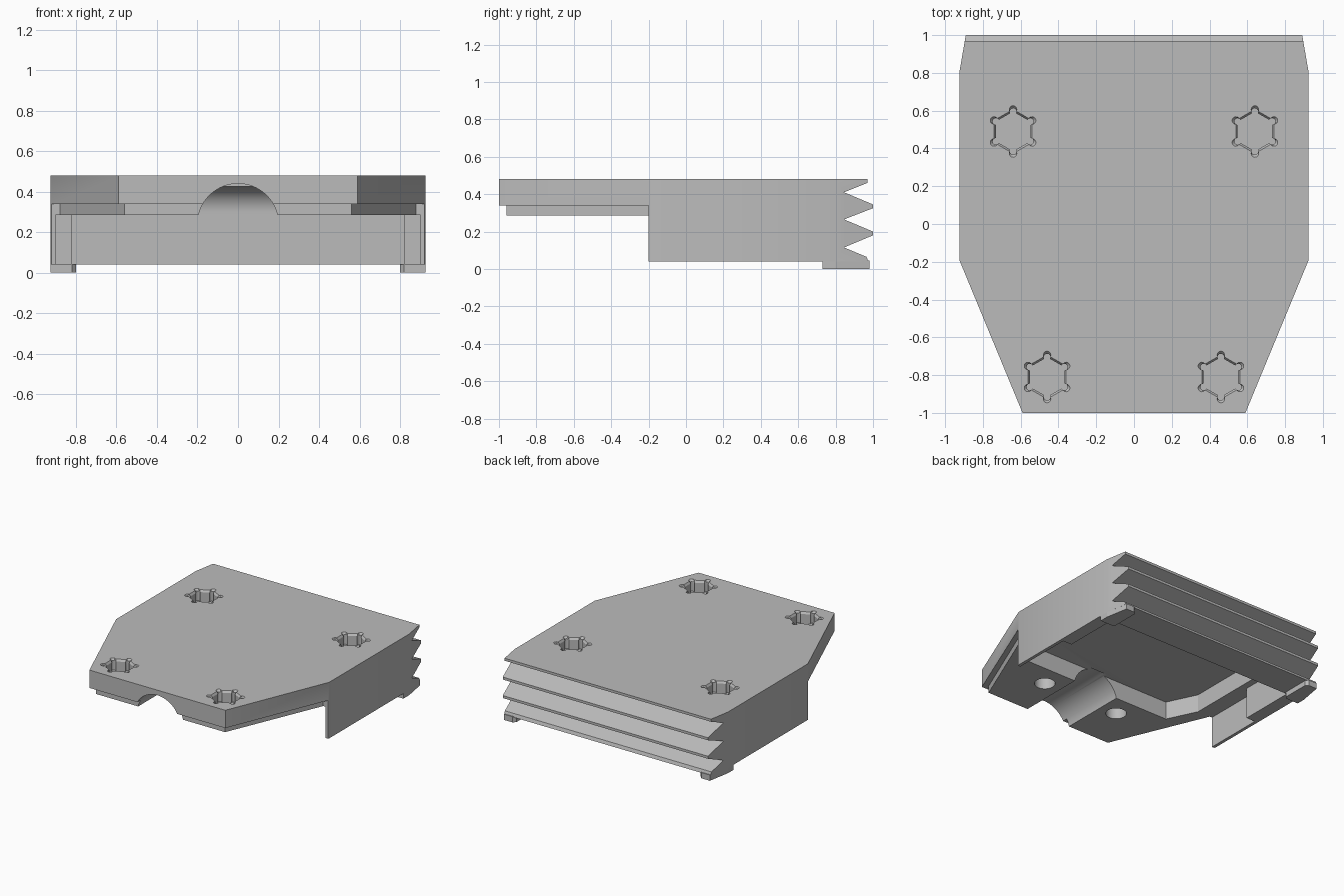
import bpy, bmesh
from math import cos, sin, pi, radians

if "Cube" in bpy.data.objects:
    bpy.data.objects.remove(bpy.data.objects["Cube"])

grey = bpy.data.materials.new("plain_grey")
grey.use_nodes = True
grey.diffuse_color = (0.5, 0.5, 0.5, 1)
grey.node_tree.nodes["Principled BSDF"].inputs["Base Color"].default_value = (0.5, 0.5, 0.5, 1)


def prism(name, pts, lo, hi, axis="z", top=None):
    """Extrude a polygon along z (points x, y) or along x (points y, z)."""
    place = (lambda p, h: (p[0], p[1], h)) if axis == "z" else (lambda p, h: (h, p[0], p[1]))
    bm = bmesh.new()
    a = [bm.verts.new(place(p, lo)) for p in pts]
    b = [bm.verts.new(place(p, hi)) for p in (top or pts)]
    bm.faces.new(a)
    bm.faces.new(b)
    for i in range(len(a)):
        j = (i + 1) % len(a)
        bm.faces.new((a[i], a[j], b[j], b[i]))
    bmesh.ops.recalc_face_normals(bm, faces=bm.faces)
    mesh = bpy.data.meshes.new(name)
    bm.to_mesh(mesh)
    bm.free()
    mesh.materials.append(grey)
    ob = bpy.data.objects.new(name, mesh)
    bpy.context.collection.objects.link(ob)
    return ob


def mirrored(half):
    """Close a half outline, given front to back on +x, across x = 0."""
    return half + [(-x, y) for x, y in reversed(half)]


def box(x, y0, y1):
    return [(-x, y0), (x, y0), (x, y1), (-x, y1)]


def circle(cx, cy, r, n=32):
    return [(cx + r * cos(2 * pi * i / n), cy + r * sin(2 * pi * i / n)) for i in range(n)]


def combine(target, tool, operation):
    mod = target.modifiers.new("combine", "BOOLEAN")
    mod.operation, mod.object, mod.solver = operation, tool, "EXACT"
    deps = bpy.context.evaluated_depsgraph_get()
    mesh = bpy.data.meshes.new_from_object(target.evaluated_get(deps))
    target.modifiers.clear()
    target.data = mesh
    bpy.data.objects.remove(tool)


def hex_outline(cx, cy, scale):
    """Hexagon with a small round relief at each corner."""
    pts = []
    for k in range(6):
        a = radians(90 + 60 * k)
        for s in range(-120, 121, 30):
            t = a + radians(s)
            pts.append((cx + scale * (0.105 * cos(a) + 0.018 * cos(t)),
                        cy + scale * (0.105 * sin(a) + 0.018 * sin(t))))
    return pts


BAR = 0.73      # front of the rear bar
CEILING = 0.425  # roof of the underside pocket

# Body: stepped side profile with toothed back, trimmed to the plan outline
side = [(-1.1, 0.34), (-0.2, 0.34), (-0.2, 0.04), (0.975, 0.04), (0.965, 0.065)]
side += [(0.845, 0.115), (1, 0.18), (1, 0.2), (0.845, 0.265), (1, 0.325), (1, 0.345)]
side += [(0.845, 0.41), (0.97, 0.46), (0.97, 0.48), (-1.1, 0.48)]
body = prism("body", side, -1.2, 1.2, "x")
plan = mirrored([(0.59, -1), (0.925, -0.19), (0.925, 0.8), (0.882, 1.05)])
combine(body, prism("plan_trim", plan, -0.1, 0.6), "INTERSECT")

# Inset lip below the front plate
lip = mirrored([(0.56, -0.96), (0.88, -0.2), (0.88, -0.1)])
combine(body, prism("lip", lip, 0.285, 0.37), "UNION")

# Hidden backing under the rear hexagon sockets is added after the hollowing
combine(body, prism("wide_hollow", box(0.9, -0.3, 0.28), -0.1, 0.285), "DIFFERENCE")
combine(body, prism("rear_hollow", box(0.823, 0.2, BAR), -0.1, 0.285), "DIFFERENCE")
pocket = mirrored([(0.66, -0.43), (0.77, -0.2), (0.77, BAR)])
combine(body, prism("pocket", pocket, 0.2, CEILING), "DIFFERENCE")

# Concave fillet between the pocket roof and the rear bar
r = 0.125
cove = [(BAR + 0.02, CEILING + 0.02), (BAR + 0.02, CEILING - r)]
cove += [(BAR - r + r * cos(t * pi / 24), CEILING - r + r * sin(t * pi / 24)) for t in range(13)]
cove.append((BAR - r, CEILING + 0.02))
combine(body, prism("cove", cove, -0.78, 0.78, "x"), "UNION")
for s in (-1, 1):
    combine(body, prism("socket_boss", circle(s * 0.64, 0.49, 0.145), 0.36, 0.45), "UNION")

# Round channel through the front lip
channel = prism("channel", circle(0, 0.24, 0.2, 64), -1.2, -0.4)
for v in channel.data.vertices:
    x, z, y = v.co
    v.co = (x, y, z)
channel.data.flip_normals()
combine(body, channel, "DIFFERENCE")

# Hexagon sockets in the top and blind round holes under the lip
for s in (-1, 1):
    for x, y in ((0.64, 0.49), (0.46, -0.81)):
        inner, outer = hex_outline(s * x, y, 1), hex_outline(s * x, y, 1.12)
        combine(body, prism("socket", inner, 0.39, 0.5), "DIFFERENCE")
        combine(body, prism("socket_chamfer", inner, 0.465, 0.481, top=outer), "DIFFERENCE")
    combine(body, prism("screw_hole", circle(s * 0.335, -0.6, 0.075), 0.2, 0.4), "DIFFERENCE")

# Feet under the rear corners
for s, label in ((1, "left"), (-1, "right")):
    foot = [(0.925, 0.73), (0.82, 0.73), (0.8, 0.75), (0.8, 0.96), (0.82, 0.98), (0.893, 0.98), (0.925, 0.8)]
    prism(label + "_foot", [(s * x, y) for x, y in foot], 0, 0.045)

# Smooth the round surfaces, keep the edges sharp
bpy.ops.object.select_all(action="DESELECT")
body.select_set(True)
bpy.context.view_layer.objects.active = body
bpy.ops.object.shade_smooth_by_angle(angle=radians(25))
